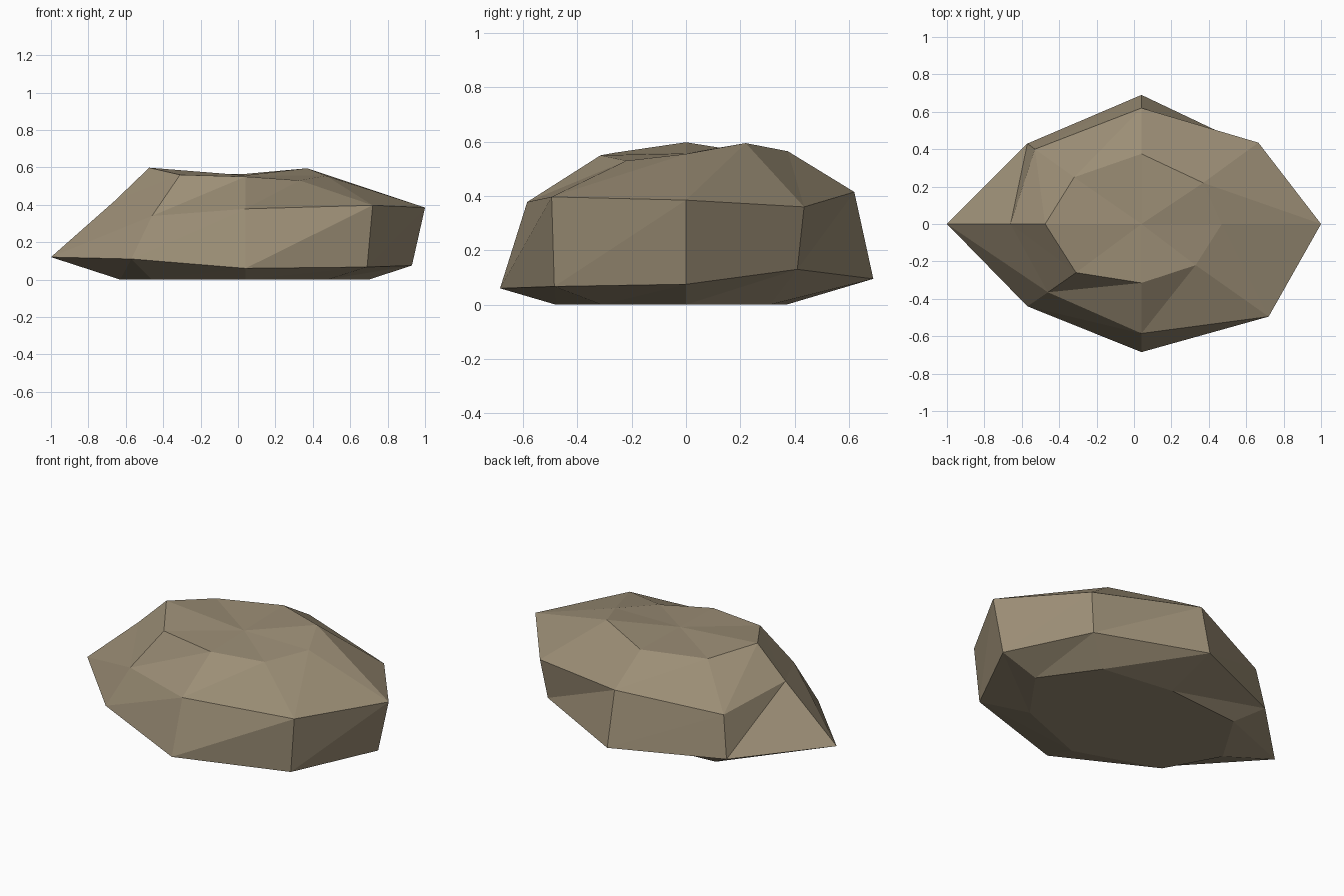
import bpy, bmesh

if "Cube" in bpy.data.objects:
    bpy.data.objects.remove(bpy.data.objects["Cube"])

# Four eight-sided rings, each starting at +x and going anticlockwise
base = [(.70, 0, 0), (.48, .31, 0), (.04, .37, 0), (-.43, .33, 0),
        (-.63, 0, 0), (-.46, -.31, 0), (.04, -.48, 0), (.48, -.31, 0)]
lower = [(.93, 0, .075), (.63, .41, .13), (.04, .69, .095), (-.57, .43, .09),
         (-1, 0, .12), (-.57, -.44, .11), (.04, -.685, .06), (.69, -.485, .067)]
upper = [(1, 0, .385), (.665, .435, .36), (.04, .62, .415), (-.53, .40, .335),
         (-.66, 0, .42), (-.46, -.365, .34), (.04, -.585, .378), (.72, -.495, .397)]
crown = [(.47, 0, .555), (.37, .22, .595), (.04, .375, .565), (-.32, .25, .558),
         (-.475, 0, .598), (-.31, -.26, .56), (.04, -.315, .55), (.33, -.22, .53)]

bm = bmesh.new()
rings = [[bm.verts.new(p) for p in ring] for ring in (base, lower, upper, crown)]

# Sides: each facet is split along the same diagonal
for lo, hi in zip(rings, rings[1:]):
    for i in range(8):
        j = (i + 1) % 8
        bm.faces.new((lo[i], lo[j], hi[j]))
        bm.faces.new((lo[i], hi[j], hi[i]))

# Flat underside and fanned top
bm.faces.new(rings[0][::-1])
peak = bm.verts.new((.04, 0, .557))
for i in range(8):
    bm.faces.new((rings[3][i], rings[3][(i + 1) % 8], peak))

mesh = bpy.data.meshes.new("rock")
bm.to_mesh(mesh)
bm.free()
stone = bpy.data.materials.new("brown_grey_stone")
stone.diffuse_color = (.33, .27, .18, 1)
stone.use_nodes = True
stone.node_tree.nodes["Principled BSDF"].inputs["Base Color"].default_value = stone.diffuse_color
mesh.materials.append(stone)
bpy.context.collection.objects.link(bpy.data.objects.new("rock", mesh))
